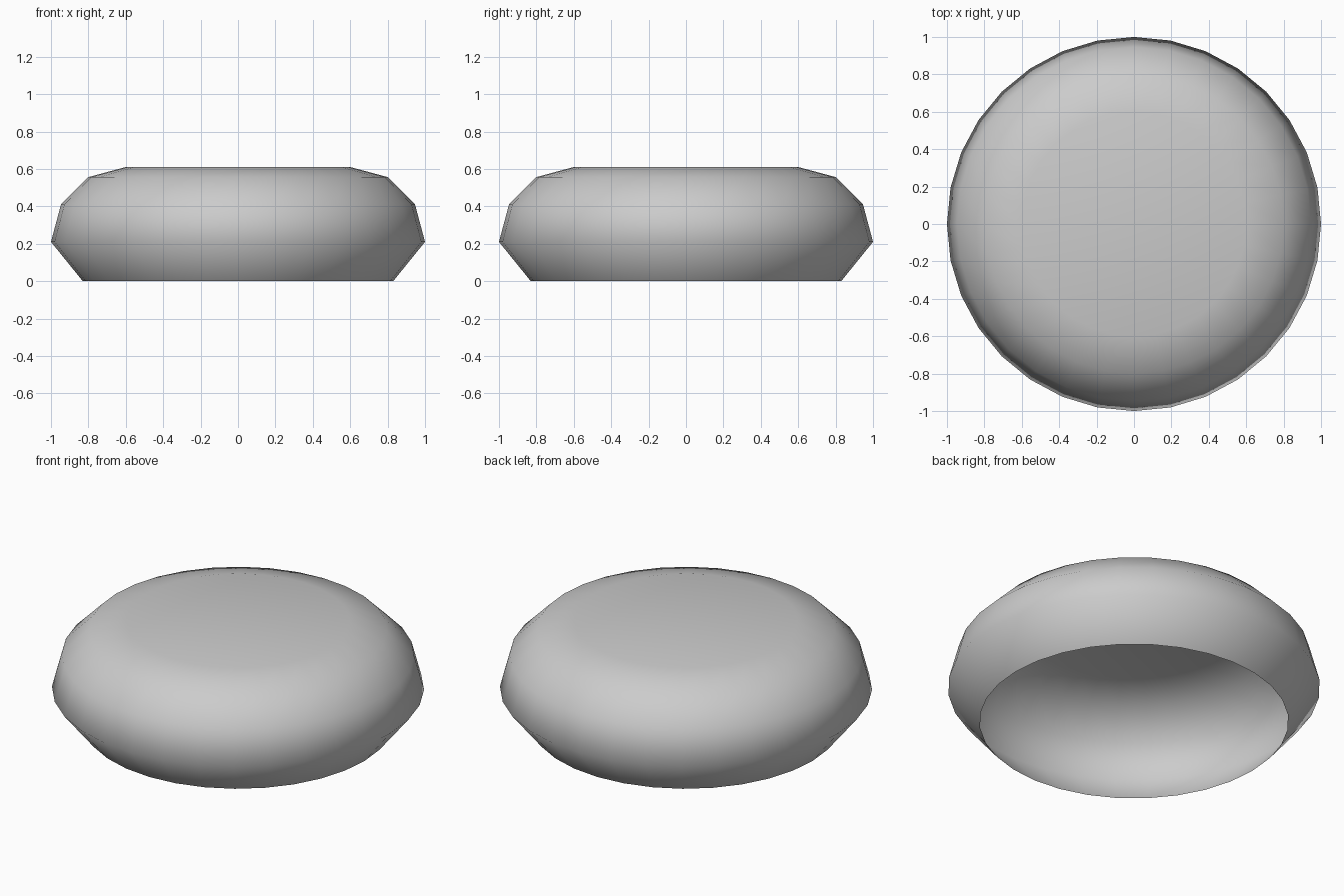
import bpy, bmesh
from math import cos, sin, pi, radians

if "Cube" in bpy.data.objects:
    bpy.data.objects.remove(bpy.data.objects["Cube"])

SIDES = 32
EDGE_R, CORE_R, MID_Z = 0.4, 0.6, 0.21

# Profile: open foot, widest ring, then a rounded shoulder in three steps
profile = [(0.83, 0.0)]
profile += [(CORE_R + EDGE_R * cos(radians(a)), MID_Z + EDGE_R * sin(radians(a)))
            for a in (0, 30, 60, 90)]

bm = bmesh.new()
rings = [[bm.verts.new((r * cos(2 * pi * i / SIDES), r * sin(2 * pi * i / SIDES), z))
          for i in range(SIDES)] for r, z in profile]

# Side wall
for low, high in zip(rings, rings[1:]):
    for i in range(SIDES):
        j = (i + 1) % SIDES
        bm.faces.new((low[i], low[j], high[j], high[i]))

# Flat top; the underside stays open
bm.faces.new(rings[-1])
for f in bm.faces:
    f.smooth = True

mesh = bpy.data.meshes.new("cushion_shell")
bm.to_mesh(mesh)
bm.free()
shell = bpy.data.objects.new("cushion_shell", mesh)
bpy.context.collection.objects.link(shell)
